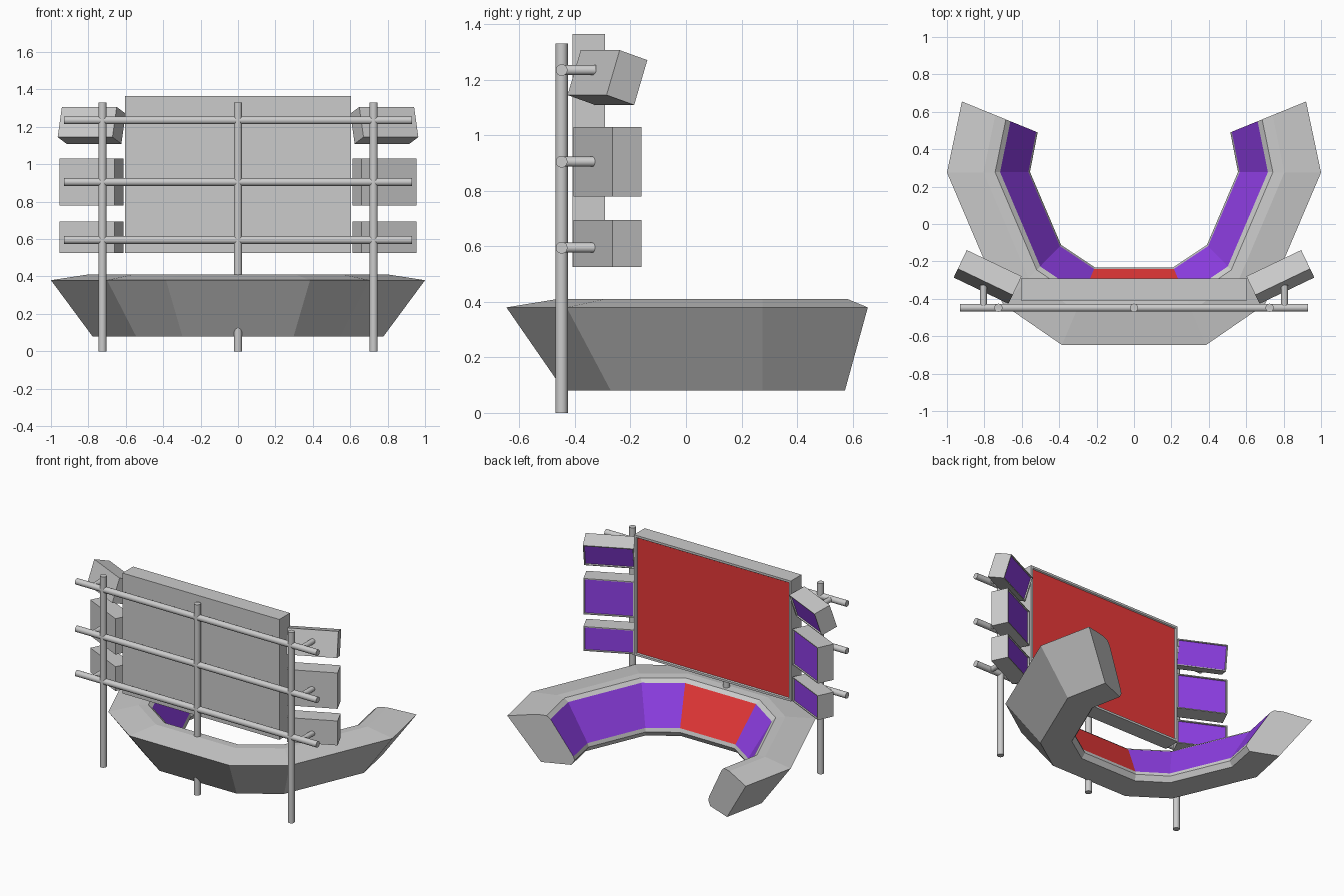
import bpy, bmesh
from math import radians
from mathutils import Vector, Matrix

if "Cube" in bpy.data.objects:
    bpy.data.objects.remove(bpy.data.objects["Cube"])


def material(name, rgb):
    m = bpy.data.materials.new(name)
    m.diffuse_color = (*rgb, 1)
    m.use_nodes = True
    m.node_tree.nodes["Principled BSDF"].inputs["Base Color"].default_value = m.diffuse_color
    return m


GREY = material("casing_grey", (0.8, 0.8, 0.8))
RED = material("screen_red", (0.8, 0.04, 0.04))
VIOLET = material("screen_violet", (0.28, 0.05, 0.8))


def finish(name, bm, mats=()):
    bmesh.ops.recalc_face_normals(bm, faces=bm.faces[:])
    mesh = bpy.data.meshes.new(name)
    bm.to_mesh(mesh)
    bm.free()
    for m in mats:
        mesh.materials.append(m)
    ob = bpy.data.objects.new(name, mesh)
    bpy.context.collection.objects.link(ob)
    return ob


def pipe(name, a, b, r):
    a, b = Vector(a), Vector(b)
    bm = bmesh.new()
    rot = (b - a).to_track_quat('Z', 'Y').to_matrix().to_4x4()
    bmesh.ops.create_cone(bm, cap_ends=True, segments=20, radius1=r, radius2=r,
                          depth=(b - a).length,
                          matrix=Matrix.Translation((a + b) / 2) @ rot)
    for f in bm.faces:
        f.smooth = len(f.verts) == 4
    for e in bm.edges:
        e.smooth = all(len(f.verts) == 4 for f in e.link_faces)
    return finish(name, bm)


def monitor(name, centre, size, mat, border, yaw=0, pitch=0):
    # box with a bevelled bezel and recessed screen on its +y face
    bm = bmesh.new()
    bmesh.ops.create_cube(bm, size=1, matrix=Matrix.Diagonal((*size, 1)))
    front = max(bm.faces, key=lambda f: f.calc_center_median().y)
    bmesh.ops.inset_region(bm, faces=[front], thickness=border * 0.75, depth=0)
    bmesh.ops.inset_region(bm, faces=[front], thickness=border * 0.25, depth=-0.008)
    front.material_index = 1
    ob = finish(name, bm, (GREY, mat))
    ob.location = centre
    ob.rotation_euler = (radians(pitch), 0, radians(yaw))
    return ob


# Curved desk console: one profile swept along outer and inner plan lines
outer = [(0.385, -0.647), (0.70, -0.43), (1.0, 0.275), (0.92, 0.655)]
inner = [(0.21, -0.232), (0.39, -0.112), (0.556, 0.278), (0.515, 0.49)]
profile = [(0, 0.38), (0.44, 0.41), (0.58, 0.407), (0.64, 0.385), (0.98, 0.14),
           (1, 0.115), (0.95, 0.08), (0.5, 0.08)]
SCREEN = 3
stations = [(Vector((-o[0], o[1])), Vector((-i[0], i[1])))
            for o, i in reversed(list(zip(outer, inner)))]
stations += [(Vector(o), Vector(i)) for o, i in zip(outer, inner)]
bm = bmesh.new()
rings = []
for o, i in stations:
    rings.append([bm.verts.new((*o.lerp(i, t), z)) for t, z in profile])
n = len(profile)
for s in range(len(rings) - 1):
    for k in range(n):
        j = (k + 1) % n
        f = bm.faces.new((rings[s][k], rings[s][j], rings[s + 1][j], rings[s + 1][k]))
        if k == SCREEN:
            f.material_index = 1 if s == 3 else 2
bm.faces.new(rings[0])
bm.faces.new(rings[-1])
finish("desk_console", bm, (GREY, RED, VIOLET))

# Large central display
monitor("main_display", (0, -0.35, 0.945), (1.21, 0.118, 0.84), RED, 0.028)

# Pipe frame
Y = -0.448
for tag, x in (("left", -0.725), ("centre", 0), ("right", 0.725)):
    pipe(f"{tag}_post", (x, Y, 0), (x, Y, 1.33), 0.022)

# Rails, with a pair of angled side displays and mounting stubs on each
rows = (("lower", 0.595, 0.61, 0.17, 0),
        ("middle", 0.905, 0.905, 0.25, 0),
        ("upper", 1.235, 1.208, 0.17, -18))
for tag, rail_z, z, height, pitch in rows:
    pipe(f"{tag}_rail", (-0.93, Y, rail_z), (0.93, Y, rail_z), 0.021)
    for side, s in (("left", -1), ("right", 1)):
        pipe(f"{tag}_{side}_stub", (s * 0.805, Y, rail_z), (s * 0.805, -0.325, rail_z), 0.018)
        monitor(f"{tag}_{side}_display", (s * 0.7825, -0.283, z),
                (0.325, 0.116, height), VIOLET, 0.012, s * 25.6, pitch)
